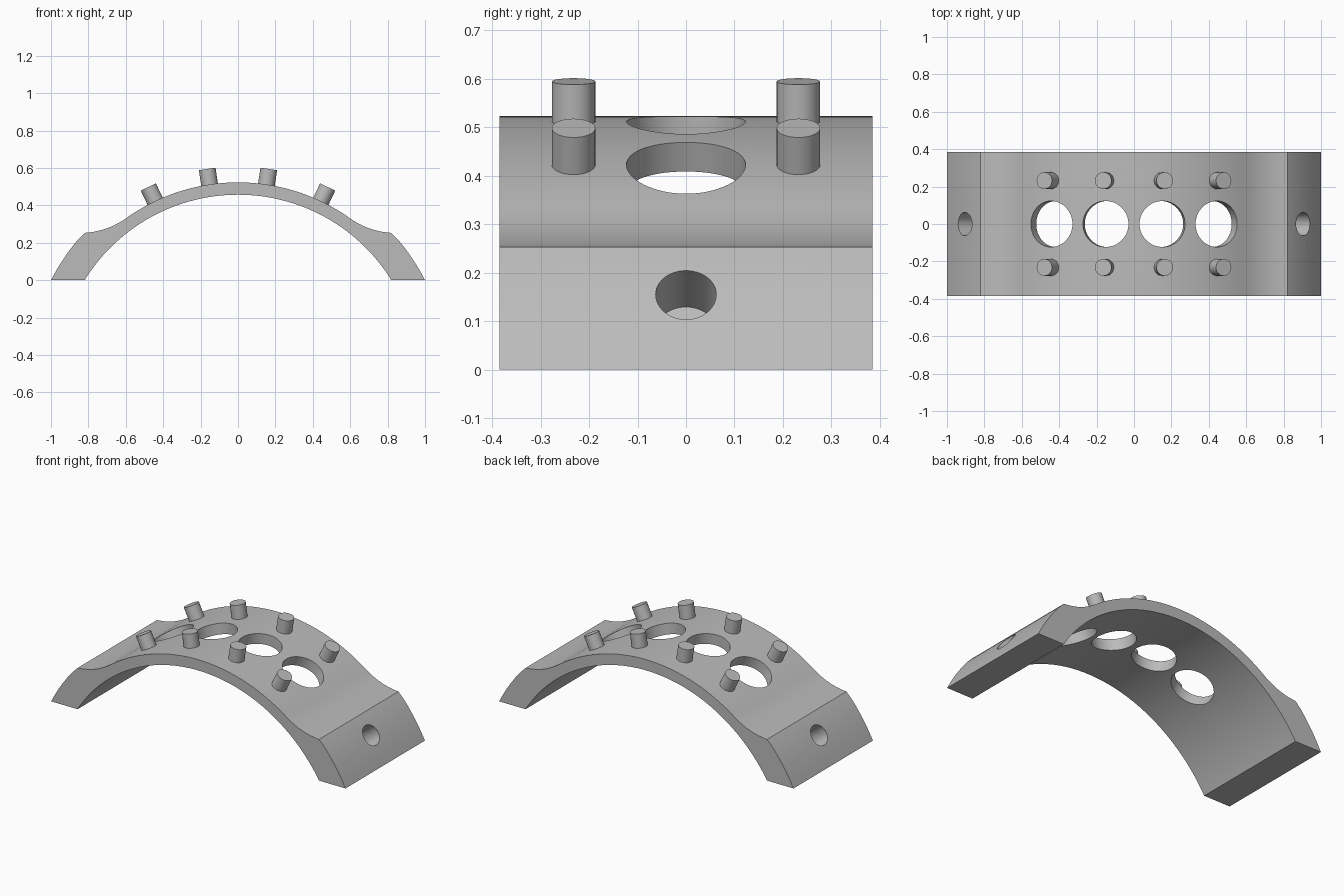
import bpy
import bmesh
import math
from mathutils import Matrix, Vector

if "Cube" in bpy.data.objects:
    bpy.data.objects.remove(bpy.data.objects["Cube"])

CZ = -0.507          # height of the common arc centre
R_IN, R_OUT, R_END = 0.964, 1.03, 1.121
R_PIN = 1.114
HALF_W = 0.385
HOLE_ANGLES = [math.radians(a) for a in (-25.5, -8.5, 8.5, 25.5)]
END_ANGLE = math.radians(53.8)

grey = bpy.data.materials.new("plain grey")
grey.diffuse_color = (0.5, 0.5, 0.5, 1)
grey.use_nodes = True
grey.node_tree.nodes["Principled BSDF"].inputs["Base Color"].default_value = grey.diffuse_color


def arc(radius, a0, a1, n, cx=0.0, cz=CZ):
    """Points on an arc; angles run from the vertical towards +x."""
    return [(cx + radius * math.sin(a0 + (a1 - a0) * i / n),
             cz + radius * math.cos(a0 + (a1 - a0) * i / n)) for i in range(n + 1)]


def finish(name, bm):
    bmesh.ops.recalc_face_normals(bm, faces=bm.faces)
    mesh = bpy.data.meshes.new(name)
    bm.to_mesh(mesh)
    bm.free()
    mesh.materials.append(grey)
    obj = bpy.data.objects.new(name, mesh)
    bpy.context.collection.objects.link(obj)
    return obj


def smooth(obj):
    bpy.ops.object.select_all(action='DESELECT')
    obj.select_set(True)
    bpy.context.view_layer.objects.active = obj
    bpy.ops.object.shade_smooth_by_angle(angle=math.radians(25))


def radial_cylinder(name, angle, y, radius, r0, r1, segments=48):
    """Cylinder pointing out from the arc centre, from distance r0 to r1."""
    bm = bmesh.new()
    mid = (r0 + r1) / 2
    place = (Matrix.Translation((0, y, CZ)) @ Matrix.Rotation(angle, 4, 'Y')
             @ Matrix.Translation((0, 0, mid)))
    bmesh.ops.create_cone(bm, cap_ends=True, segments=segments, radius1=radius,
                          radius2=radius, depth=r1 - r0, matrix=place)
    return finish(name, bm)


# Right half of the arch profile, from the crown to the foot
fillet_start = math.radians(35.6)
fillet_r = 0.415
fx = (R_OUT + fillet_r) * math.sin(fillet_start)
fz = CZ + (R_OUT + fillet_r) * math.cos(fillet_start)
corner = (0.82, 0.253)
fillet_end = math.atan2(corner[0] - fx, corner[1] - fz) % (2 * math.pi)
outer = arc(R_OUT, 0, fillet_start, 24)
outer += arc(fillet_r, math.pi + fillet_start, fillet_end, 10, fx, fz)[1:-1]
outer += [corner]
outer += arc(R_END, math.atan2(corner[0], corner[1] - CZ),
             math.acos(-CZ / R_END), 6)[1:]
inner = arc(R_IN, math.acos(-CZ / R_IN), 0, 40)
half = outer + inner
profile = half + [(-x, z) for x, z in reversed(half) if x > 1e-5]
# Order the loop: right outer, right inner, then left inner back to left outer
bm = bmesh.new()
face = bm.faces.new([bm.verts.new((x, -HALF_W, z)) for x, z in profile])
ext = bmesh.ops.extrude_face_region(bm, geom=[face])
bmesh.ops.translate(bm, vec=Vector((0, 2 * HALF_W, 0)),
                    verts=[g for g in ext["geom"] if isinstance(g, bmesh.types.BMVert)])
arch = finish("arch", bm)

# Large through holes and blind sockets in the end pads
cutters = [radial_cylinder("hole_cutter", a, 0, 0.123, 0.85, 1.2, 64) for a in HOLE_ANGLES]
cutters += [radial_cylinder("socket_cutter", s * END_ANGLE, 0, 0.0625, 0.992, 1.25)
            for s in (-1, 1)]
bpy.context.view_layer.objects.active = arch
for cutter in cutters:
    mod = arch.modifiers.new("cut", 'BOOLEAN')
    mod.operation = 'DIFFERENCE'
    mod.solver = 'EXACT'
    mod.object = cutter
    bpy.ops.object.modifier_apply(modifier=mod.name)
    bpy.data.objects.remove(cutter)
smooth(arch)

# Two rows of pins standing on the arch
for a in HOLE_ANGLES:
    for y in (-0.232, 0.232):
        smooth(radial_cylinder("pin", a, y, 0.045, 1.0, R_PIN, 32))
